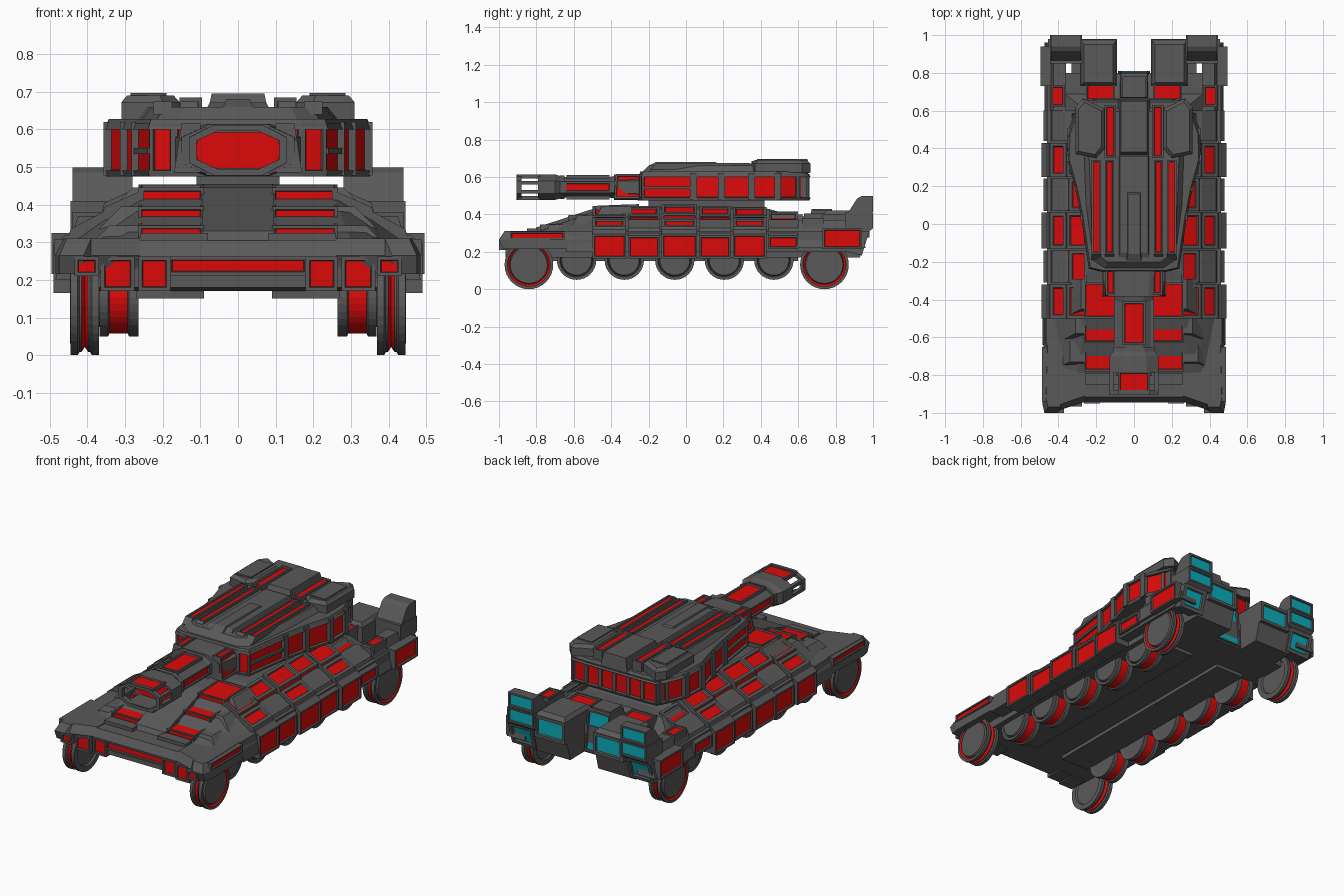
import bpy, bmesh
from math import sin, cos, pi
from mathutils import Vector

if "Cube" in bpy.data.objects:
    bpy.data.objects.remove(bpy.data.objects["Cube"])

def mat(name, col):
    m = bpy.data.materials.new(name)
    m.diffuse_color = (*col, 1)
    m.use_nodes = True
    m.node_tree.nodes["Principled BSDF"].inputs["Base Color"].default_value = m.diffuse_color
    return m

MATS = [mat("dark_grey", (.1, .1, .1)), mat("red", (.72, .003, .003)), mat("cyan", (.003, .42, .5))]
RED, CYAN = 1, 2
DIRS = {'x': (1, 0, 0), '-x': (-1, 0, 0), 'y': (0, 1, 0), '-y': (0, -1, 0), 'z': (0, 0, 1), '-z': (0, 0, -1)}

def finish(name, bm, mirror):
    me = bpy.data.meshes.new(name)
    bm.to_mesh(me)
    bm.free()
    for m in MATS:
        me.materials.append(m)
    ob = bpy.data.objects.new(name, me)
    bpy.context.collection.objects.link(ob)
    if mirror:
        ob.modifiers.new("mirror", 'MIRROR')
    return ob

def loft(name, rings, panels='', colour=RED, mirror=False, closed=False, margin=.014, sides=False):
    """Skin between rings of points; faces looking along 'panels' get a sunken coloured panel."""
    bm = bmesh.new()
    vs = [[bm.verts.new(p) for p in r] for r in rings]
    n = len(rings[0])
    for i in range(len(vs) if closed else len(vs) - 1):
        a, b = vs[i], vs[(i + 1) % len(vs)]
        for j in range(n):
            bm.faces.new((a[j], a[(j + 1) % n], b[(j + 1) % n], b[j]))
    if not closed:
        bm.faces.new(vs[0])
        bm.faces.new(vs[-1])
    bmesh.ops.recalc_face_normals(bm, faces=bm.faces[:])
    bm.normal_update()
    want = [Vector(DIRS[d]) for d in panels.split()]
    picked = [f for f in bm.faces if any(f.normal.dot(w) > .75 for w in want) or (sides and abs(f.normal.z) < .3)]
    for f in picked:
        t = min(margin, .25 * min(e.calc_length() for e in f.edges))
        bmesh.ops.inset_individual(bm, faces=[f], thickness=t, depth=0)
        bmesh.ops.inset_individual(bm, faces=[f], thickness=t * .25, depth=-.008)
        f.material_index = colour
    return finish(name, bm, mirror)

def box(name, x, y, z, panels='', top=(0, 0, 0, 0), **k):
    a, b, c, d = top
    return loft(name, [[(x[0], y[0], z[0]), (x[1], y[0], z[0]), (x[1], y[1], z[0]), (x[0], y[1], z[0])],
                       [(x[0] + a, y[0] + c, z[1]), (x[1] - b, y[0] + c, z[1]),
                        (x[1] - b, y[1] - d, z[1]), (x[0] + a, y[1] - d, z[1])]], panels, **k)

def prism_x(name, pts, x, panels='', **k):      # side profile (y, z) run along x
    return loft(name, [[(v, p[0], p[1]) for p in pts] for v in x], panels, **k)

def prism_y(name, pts, y, panels='', **k):      # cross-section (x, z) run along y
    return loft(name, [[(p[0], v, p[1]) for p in pts] for v in y], panels, **k)

def octagon(w, h, y, zc=.545, cx=.5, cz=.5):
    return [(sx, y, zc + sz) for sx, sz in ((w, h * cz), (w * cx, h), (-w * cx, h), (-w, h * cz),
                                            (-w, -h * cz), (-w * cx, -h), (w * cx, -h), (w, -h * cz))]

def wheel(name, y, z, prof, n=32):              # prof: (x, radius, material of the band to the next point)
    bm = bmesh.new()
    rs = [[bm.verts.new((x, y + r * cos(2 * pi * i / n), z + r * sin(2 * pi * i / n))) for i in range(n)]
          for x, r, _ in prof]
    for k in range(len(rs) - 1):
        for i in range(n):
            f = bm.faces.new((rs[k][i], rs[k][(i + 1) % n], rs[k + 1][(i + 1) % n], rs[k + 1][i]))
            f.material_index = prof[k][2]
    bm.faces.new(rs[0])
    bm.faces.new(rs[-1])
    bmesh.ops.recalc_face_normals(bm, faces=bm.faces[:])
    finish(name, bm, True)

# Wheels
R = .13
for n, y in (("front", -.84), ("rear", .74)):
    wheel(n + "_wheel", y, R, [(.38, .095, 0), (.37, .1, 0), (.37, R, 0), (.388, R, 0), (.393, .122, 0), (.398, .122, 1),
          (.407, .108, 1), (.416, .122, 0), (.421, .122, 0), (.426, R, 0), (.445, R, 0), (.445, .115, 1),
          (.436, .104, 0), (.446, .099, 0)])
for i, y in enumerate((-.585, -.33, -.06, .205, .47)):
    wheel("road_wheel_%d" % i, y, .155, [(.27, .08, 0), (.265, .105, 0), (.29, .105, 0), (.293, .097, 1), (.342, .097, 0),
          (.345, .105, 0), (.368, .105, 0), (.368, .09, 0), (.36, .085, 0), (.37, .08, 0)])

# Lower hull and belly
prism_x("hull_body", [(-.93, .18), (-.93, .27), (-.9, .305), (.8, .315), (.8, .17), (-.7, .17)], (-.4, .4))
box("belly_rail", (.09, .27), (-.72, .6), (.15, .18), mirror=True)
box("side_sponson", (.38, .46), (-.55, .9), (.2, .31), mirror=True)
prism_x("upper_hull", [(-.8, .30), (-.62, .345), (-.42, .405), (-.25, .44), (.4, .44), (.66, .37), (.8, .33), (.8, .30)], (-.25, .25))
prism_y("hull_shoulder", [(-.45, .3), (-.35, .365), (-.25, .43), (.25, .43), (.35, .365), (.45, .3)], (-.45, .45))
loft("shoulder_front", [[(x, -.45, z) for x, z in ((-.45, .3), (-.35, .37), (-.25, .43), (.25, .43), (.35, .37), (.45, .3))],
                        [(x, -.8, .3 + i) for x, i in ((-.38, 0), (-.36, .004), (-.3, .006), (.3, .006), (.36, .004), (.38, 0))]])
box("shoulder_rear", (-.38, .38), (.44, .7), (.3, .4), top=(.1, .1, 0, .08))

# Nose
PLAN = [(.26, -.94), (.39, -.985), (.41, -1), (.475, -1), (.485, -.95), (.475, -.5), (.26, -.5)]
loft("nose_corner", [[(x, y + .02, .215) for x, y in PLAN], [(x, y, .265) for x, y in PLAN],
                     [(x - .02 * (x > .4), y + .03 * (y < -.6), .31) for x, y in PLAN]], mirror=True)
box("nose_bar", (-.28, .28), (-.945, -.85), (.255, .305), top=(0, 0, .03, 0))
box("nose_strip", (-.185, .185), (-.945, -.9), (.212, .262), '-y')
for i, (a, b, z, y) in enumerate(((.18, .265, .17, -.95), (.275, .365, .17, -.965), (.37, .435, .21, -1))):
    box("nose_panel_%d" % i, (a, b), (y, -.85), (z, .262), '-y', mirror=True)
box("nose_side_strip", (.44, .488), (-.94, -.65), (.265, .308), 'x', mirror=True)
box("nose_grille", (.08, .26), (-.85, -.79), (.29, .325), mirror=True)

# Stepped front slope
for i, (y0, y1, z) in enumerate(((-.78, -.64, .345), (-.63, -.5, .395), (-.5, -.31, .445))):
    prism_x("slope_step_%d" % i, [(y0, z - .047), (y0, z), (y1, z + .008), (y1, z - .047)], (.09, .265),
            '-y z', mirror=True, margin=.013)
    box("slope_wing_%d" % i, (.265, .40 - .03 * i), (y0 + .02, y1 + .02), (z - .06, z), top=(0, .06, .03, 0), mirror=True)
prism_x("slope_spine", [(-.82, .3), (-.8, .33), (-.45, .445), (-.25, .455), (-.25, .3)], (-.095, .095))

# Side armour rows
for i, (y0, y1) in enumerate(((-.5, -.32), (-.31, -.14), (-.13, .06), (.07, .24), (.25, .43), (.44, .6))):
    odd = i % 2
    o, d = (-.012, -.008) if odd else (0, 0)
    e = .03 if i == 5 else .012 if i in (0, 4) else 0
    lo = .215 if i == 5 else .165
    prism_y("skirt_%d" % i, [(.4, lo), (.49 + o, lo), (.49 + o, .295 + d), (.46 + o, .318 + d), (.4, .318 + d)],
            (y0, y1), 'x', mirror=True)
    prism_y("mid_armour_%d" % i, [(.34, .3), (.455 + o, .3), (.445 + o, .335 + d), (.36, .38 + d), (.34, .375)],
            (y0, y1), '' if odd else 'z', mirror=True, margin=.025)
    prism_y("top_armour_%d" % i, [(.25, .35), (.37 + o, .35), (.355 + o, .405 + d - e), (.25, .452 + d - e)],
            (y0, y1), 'x z', mirror=True, margin=.022)
box("skirt_front", (.4, .485), (-.64, -.5), (.2, .31), top=(0, .02, 0, 0), mirror=True)

# Rear hull
box("rear_fender", (.36, .475), (.6, .96), (.22, .37), top=(0, .05, 0, .03), mirror=True)
box("rear_fender_panel", (.4, .495), (.73, .94), (.215, .325), 'x', mirror=True)
box("rear_deck_panel", (.365, .44), (.62, .735), (.33, .38), 'z', mirror=True)
box("rear_slope_panel", (.1, .255), (.63, .75), (.3, .405), 'z', mirror=True)
box("rear_block", (.09, .285), (.73, .98), (.275, .4), 'y', colour=CYAN, mirror=True, margin=.024)
box("rear_block_cap", (.09, .285), (.73, .98), (.395, .42), top=(.02, .02, .02, .03), mirror=True)
box("rear_block_base", (.09, .33), (.7, .93), (.17, .28), top=(0, 0, 0, -.03), mirror=True)
box("rear_centre", (-.085, .085), (.64, .81), (.18, .42), 'y', (.015, .015, .03, .01), colour=CYAN)
box("rear_centre_cap", (-.06, .06), (.67, .78), (.41, .43))
prism_x("tower_lower", [(.85, .31), (.85, .41), (1, .41), (1, .325), (.98, .31)], (.275, .445), 'y', colour=CYAN, mirror=True)
prism_x("tower_upper", [(.86, .4), (.88, .43), (.915, .485), (.94, .498), (1, .498), (1, .415), (.98, .4)],
        (.28, .44), 'y', colour=CYAN, mirror=True)
prism_x("tail_light", [(.86, .2), (.86, .31), (.98, .31), (.94, .18)], (.3, .455), 'y', colour=CYAN, mirror=True, margin=.028)

# Turret body with panelled walls
box("turret_ring", (-.11, .11), (-.2, .42), (.43, .49))
half = [(.17, -.25), (.235, -.235), (.275, .04), (.305, .19), (.35, .35), (.345, .49), (.30, .6), (.27, .655),
        (.18, .66), (.09, .66)]
plan = half + [(0, .66)] + [(-x, y) for x, y in reversed(half)]
loft("turret_body", [[(x, y, .48) for x, y in plan], [(x, y, .615) for x, y in plan]], sides=True)
loft("turret_rim", [[(x * 1.02, y * 1.01, .6) for x, y in plan], [(x * .98, y * .98, .628) for x, y in plan]])
loft("turret_base_rim", [[(x, y, .475) for x, y in plan], [(x * 1.02, y * 1.01, .49) for x, y in plan]])
loft("turret_wall_bar", [[(.19, -.23, z), (.24, -.23, z), (.279, .04, z), (.2, .04, z)] for z in (.535, .55)], mirror=True)
for i, (x, y) in enumerate(((.35, .35), (.345, .49), (.305, .19), (.275, .04), (.275, .63))):
    box("wall_post_%d" % i, (x - .02, x + .008), (y - .018, y + .018), (.478, .62), mirror=True)

# Turret roof
roof = [(.16, -.24), (.22, -.2), (.26, .1), (.27, .36), (.26, .62)]
roof += [(-x, y) for x, y in reversed(roof)]
loft("turret_roof", [[(x, y, .62) for x, y in roof], [(x * .88, y * .96 + .03 * (y < 0), .66) for x, y in roof]])
box("roof_spine", (-.085, .085), (-.2, .36), (.65, .672), top=(.01, .01, .05, 0))
box("roof_ridge", (-.04, .04), (-.2, .18), (.66, .68), top=(.008, .008, .04, .02))
for n, x in (("inner", .13), ("outer", .2)):
    box("roof_vent_" + n, (x - .024, x + .024), (-.19, .34), (.64, .674), 'z', (0, 0, .03, 0), mirror=True)
HATCH = [(.155, .4), (.2, .35), (.31, .37), (.31, .62), (.27, .665), (.155, .61)]
loft("roof_hatch", [[(x, y, .625) for x, y in HATCH], [(x, y, .672) for x, y in HATCH],
                    [(.235 + (x - .235) * .8, .5 + (y - .5) * .88, .69) for x, y in HATCH]], mirror=True)
box("hatch_plate", (.19, .285), (.39, .59), (.685, .697), mirror=True)
box("roof_rear", (-.085, .085), (.35, .66), (.62, .695), top=(.015, .015, .03, .01))
box("rear_vent", (.095, .155), (.35, .63), (.62, .685), 'z -y', mirror=True, margin=.018)

# Gun mount and barrel
loft("gun_mount", [octagon(.17, .07, -.22), octagon(.15, .068, -.385)])
box("mount_cheek", (.1, .17), (-.385, -.235), (.485, .615), 'z x', (0, .02, .01, 0), mirror=True)
loft("barrel", [octagon(.11, .062, -.37), octagon(.095, .055, -.41), octagon(.095, .055, -.64), octagon(.085, .05, -.7)])
box("barrel_top_panel", (-.06, .06), (-.64, -.41), (.585, .61), 'z')
box("barrel_under_panel", (-.06, .06), (-.64, -.41), (.48, .5), '-z')
box("barrel_side_panel", (.07, .105), (-.65, -.4), (.515, .575), 'x', mirror=True)

# Open muzzle cage
loft("muzzle_rear", [octagon(.1, .055, -.66), octagon(.13, .068, -.7), octagon(.13, .068, -.79)], '-y')
loft("muzzle_collar", [octagon(.11, .062, -.65), octagon(.11, .062, -.675)])
loft("muzzle_ring", [octagon(.13, .067, -.905), octagon(.13, .067, -.88), octagon(.11, .05, -.88), octagon(.11, .05, -.905)], closed=True)
box("muzzle_top", (-.085, .085), (-.9, -.78), (.592, .613), 'z')
box("muzzle_bottom", (-.085, .085), (-.9, -.78), (.477, .497), '-z')
for i, z in enumerate((.52, .57)):
    box("muzzle_rod_%d" % i, (.108, .13), (-.89, -.78), (z - .009, z + .009), mirror=True)
